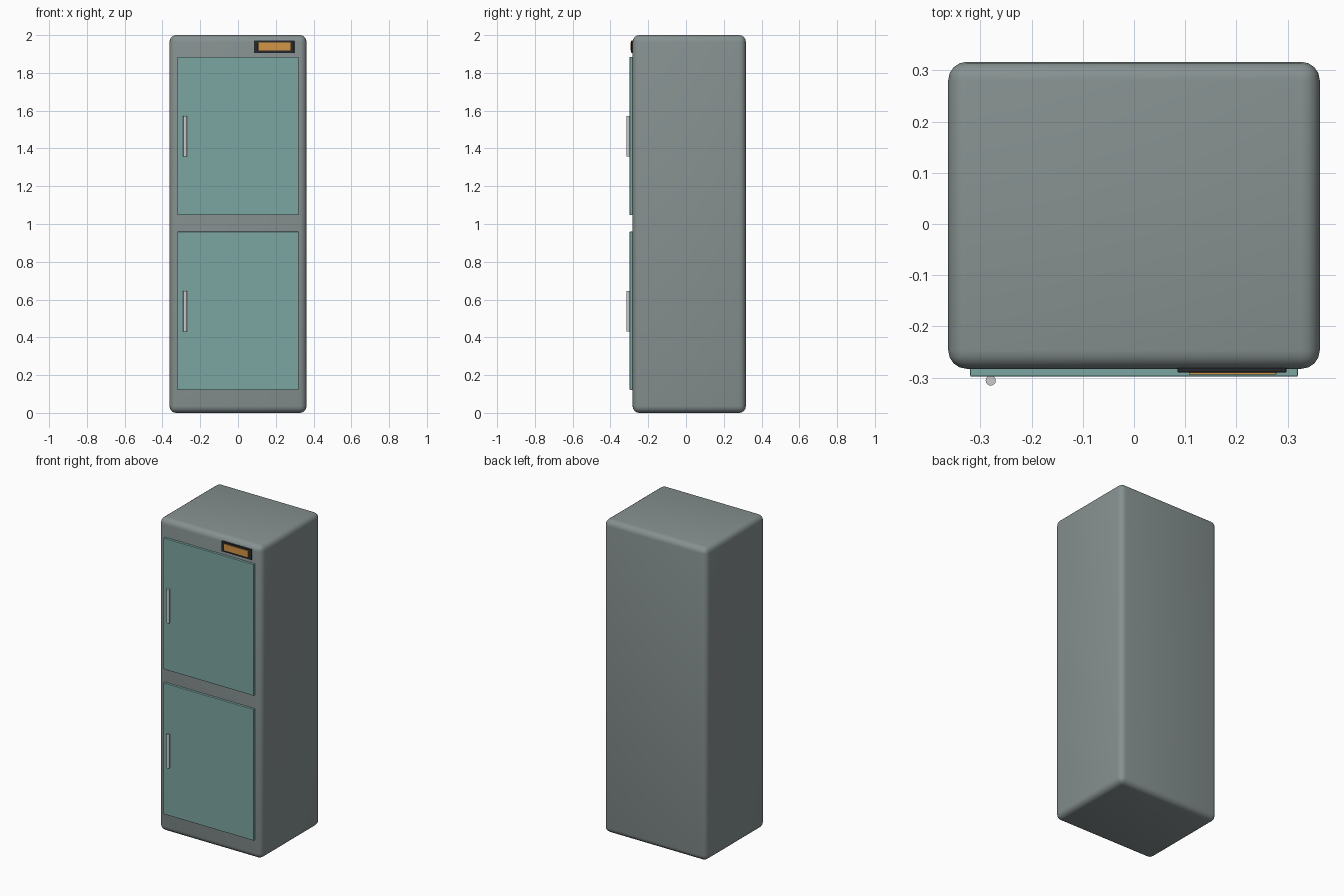
import bpy
import math

if "Cube" in bpy.data.objects:
    bpy.data.objects.remove(bpy.data.objects["Cube"])


def material(name, rgb):
    m = bpy.data.materials.new(name)
    m.diffuse_color = (*rgb, 1)
    m.use_nodes = True
    m.node_tree.nodes["Principled BSDF"].inputs["Base Color"].default_value = m.diffuse_color
    return m


def finish(ob, name, mat=None, bevel=0, segments=2):
    ob.name = name
    if mat:
        ob.data.materials.append(mat)
    if bevel:
        mod = ob.modifiers.new("soft_edges", "BEVEL")
        mod.width = bevel
        mod.segments = segments
    return ob


def box(name, x, y, z, mat, bevel, segments=2):
    """Box from (min, max) ranges on each axis."""
    ranges = (x, y, z)
    bpy.ops.mesh.primitive_cube_add(size=1, location=[(a + b) / 2 for a, b in ranges])
    ob = bpy.context.object
    ob.scale = [b - a for a, b in ranges]
    bpy.ops.object.transform_apply(location=False, rotation=False, scale=True)
    return finish(ob, name, mat, bevel, segments)


shell = material("shell_grey", (0.24, 0.28, 0.28))
teal = material("door_teal", (0.20, 0.38, 0.36))
black = material("bezel_black", (0.02, 0.022, 0.025))
amber = material("screen_amber", (0.65, 0.30, 0.06))

# Cabinet with rounded, smooth-shaded edges
cabinet = box("cabinet", (-0.363, 0.363), (-0.283, 0.317), (0, 2), shell, 0.036, 4)
bpy.ops.object.shade_smooth()

# Two matching doors, each with a slim upright handle
for label, z0 in (("lower", 0.121), ("upper", 1.047)):
    box(label + "_door", (-0.32, 0.32), (-0.298, -0.278), (z0, z0 + 0.838), teal, 0.002)
    bpy.ops.mesh.primitive_cylinder_add(
        vertices=12, radius=0.01, depth=0.215, location=(-0.28, -0.306, z0 + 0.417))
    bpy.ops.object.shade_smooth_by_angle(angle=math.radians(40))
    finish(bpy.context.object, label + "_handle")

# Control display at the top right
box("display_bezel", (0.085, 0.298), (-0.290, -0.278), (1.905, 1.971), black, 0.002)
box("display_screen", (0.107, 0.278), (-0.294, -0.286), (1.918, 1.960), amber, 0.001)
